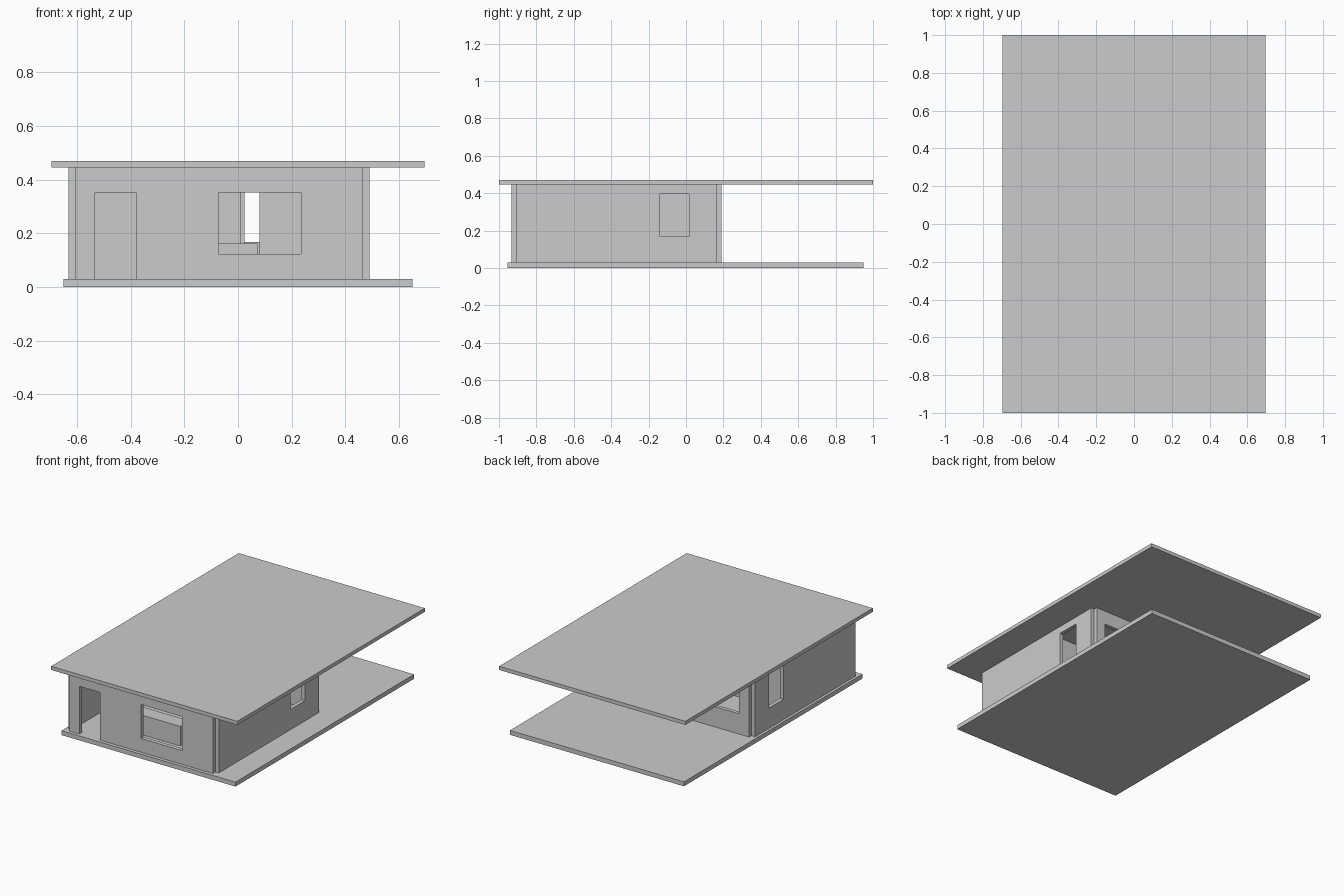
import bpy
from mathutils import Vector

if "Cube" in bpy.data.objects:
    bpy.data.objects.remove(bpy.data.objects["Cube"])

FLOOR, CEIL = 0.03, 0.445


def box(name, x, y, z):
    """Box spanning the given (min, max) ranges."""
    bpy.ops.mesh.primitive_cube_add(size=1)
    o = bpy.context.object
    o.name = o.data.name = name
    size = Vector((x[1] - x[0], y[1] - y[0], z[1] - z[0]))
    mid = Vector((x[0] + x[1], y[0] + y[1], z[0] + z[1])) / 2
    for v in o.data.vertices:
        v.co = v.co * size + mid
    return o


def wall(name, x, y, openings=()):
    """Full-height wall; each opening is (start, end, bottom, top) along its length."""
    o = box(name, x, y, (FLOOR, CEIL))
    along_x = x[1] - x[0] > y[1] - y[0]
    for a, b, z0, z1 in openings:
        if along_x:
            cut = box("cutter", (a, b), (y[0] - 0.05, y[1] + 0.05), (z0, z1))
        else:
            cut = box("cutter", (x[0] - 0.05, x[1] + 0.05), (a, b), (z0, z1))
        cut.hide_render = True
        m = o.modifiers.new("opening", 'BOOLEAN')
        m.operation, m.solver, m.object = 'DIFFERENCE', 'EXACT', cut
        bpy.context.view_layer.objects.active = o
        bpy.ops.object.modifier_apply(modifier=m.name)
        bpy.data.objects.remove(cut, do_unlink=True)
    return o


# Slabs
box("floor_slab", (-0.65, 0.65), (-0.955, 0.95), (0, FLOOR))
box("roof_slab", (-0.695, 0.695), (-1, 1), (CEIL, 0.47))

# Outer walls, leaving the small open notches at the corners
span_x, span_y = (-0.605, 0.465), (-0.905, 0.165)
wall("front_wall", span_x, (-0.932, -0.905),
     [(-0.533, -0.38, FLOOR - 0.02, 0.352), (-0.072, 0.234, 0.123, 0.352)])
wall("back_wall", span_x, (0.165, 0.19),
     [(-0.53, -0.16, 0.167, 0.352), (0.022, 0.398, 0.167, 0.352)])
side_window = [(-0.14, 0.015, 0.167, 0.396)]
wall("left_wall", (-0.632, -0.605), span_y, side_window)
wall("right_wall", (0.465, 0.49), span_y, side_window)

# Inner partitions and the counter behind the front window
wall("cross_partition", span_x, (-0.27, -0.25),
     [(-0.073, 0.08, FLOOR - 0.02, 0.352)])
wall("room_partition", (0.01, 0.025), (-0.18, 0.165))
box("counter", (-0.3, 0.073), (-0.72, -0.62), (FLOOR, 0.162))
